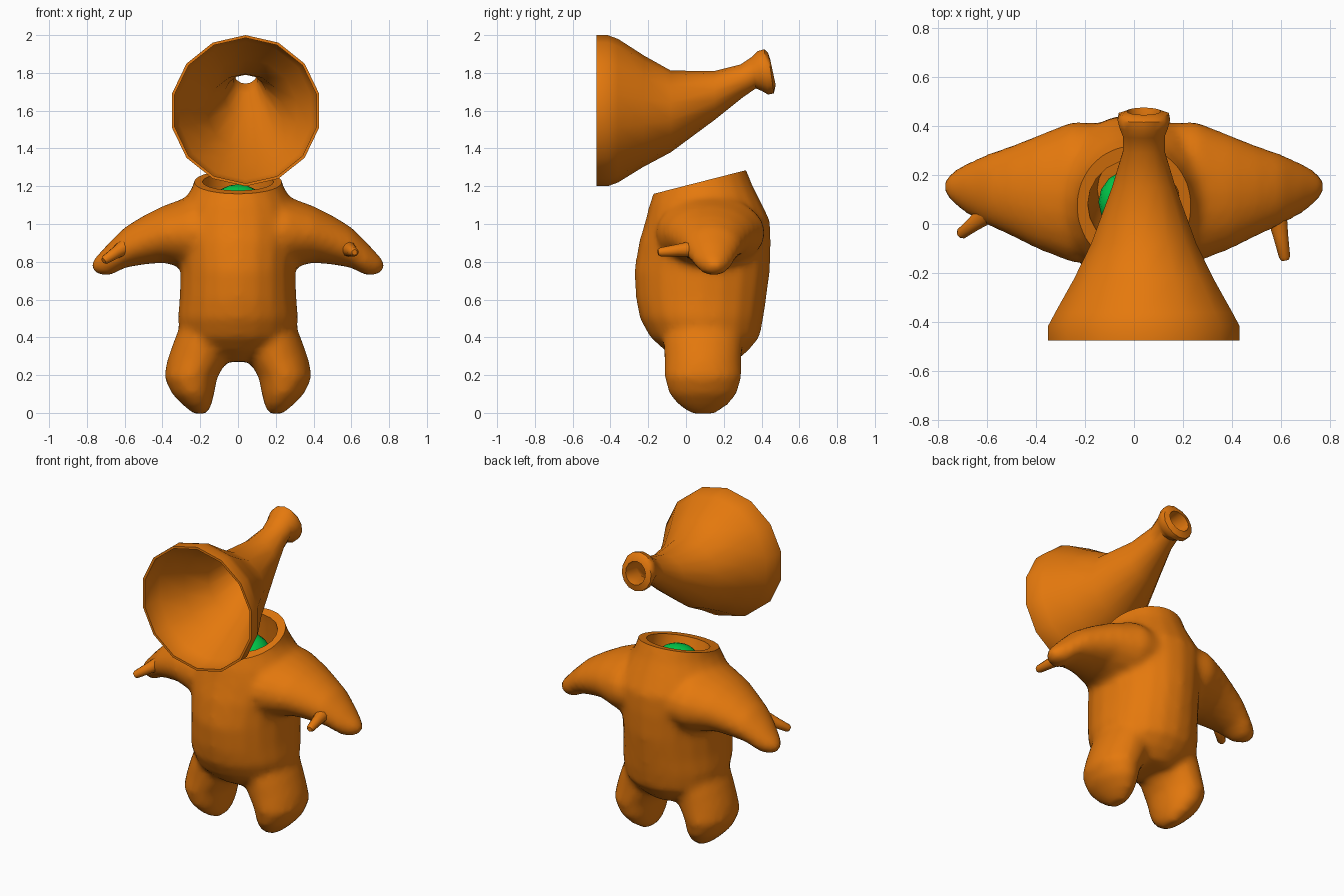
import bpy, bmesh
from math import sin, cos, tau
from mathutils import Vector

if "Cube" in bpy.data.objects:
    bpy.data.objects.remove(bpy.data.objects["Cube"])


def material(name, rgb):
    m = bpy.data.materials.new(name)
    m.use_nodes = True
    m.diffuse_color = (*rgb, 1)
    m.node_tree.nodes["Principled BSDF"].inputs["Base Color"].default_value = (*rgb, 1)
    return m


orange = material("orange", (0.78, 0.19, 0.004))
green = material("green", (0.0, 0.6, 0.07))


def ring(c, u, v, n=20):
    """Ellipse of points around c, starting at the tip of v."""
    c, u, v = Vector(c), Vector(u), Vector(v)
    return [c + u * sin(tau * i / n) + v * cos(tau * i / n) for i in range(n)]


def add_loft(bm, rings, closed=False):
    """Skin a list of rings; cap the ends, or join last to first."""
    rows = [[bm.verts.new(p) for p in r] for r in rings]
    n = len(rows[0])
    pairs = list(zip(rows, rows[1:]))
    if closed:
        pairs.append((rows[-1], rows[0]))
    else:
        bm.faces.new(rows[0])
        bm.faces.new(rows[-1])
    for a, b in pairs:
        for i in range(n):
            j = (i + 1) % n
            bm.faces.new((a[i], a[j], b[j], b[i]))


def build(name, lofts, mat=orange, closed=False):
    bm = bmesh.new()
    for rings in lofts:
        add_loft(bm, rings, closed)
    bmesh.ops.recalc_face_normals(bm, faces=bm.faces)
    mesh = bpy.data.meshes.new(name)
    bm.to_mesh(mesh)
    bm.free()
    mesh.materials.append(mat)
    ob = bpy.data.objects.new(name, mesh)
    bpy.context.collection.objects.link(ob)
    return ob


def activate(ob):
    bpy.ops.object.select_all(action='DESELECT')
    ob.select_set(True)
    bpy.context.view_layer.objects.active = ob


def smooth(ob, angle=0.7):
    activate(ob)
    bpy.ops.object.shade_smooth_by_angle(angle=angle)


# Torso: height, half width, front, back
torso = [(.27, .13, .0, .26), (.33, .25, -.11, .33), (.4, .305, -.19, .39),
         (.5, .32, -.245, .41), (.6, .31, -.265, .425), (.75, .305, -.275, .445),
         (.9, .32, -.25, .45), (1.02, .33, -.215, .445), (1.1, .3, -.195, .405),
         (1.2, .24, -.16, .355), (1.36, .2, -.13, .29)]
# Arm: distance out, y centre, y radius, z centre, z radius
arm = [(.08, .13, .28, .95, .16), (.25, .13, .29, .955, .195), (.4, .13, .23, .945, .15),
       (.5, .135, .185, .915, .13), (.6, .14, .145, .875, .108), (.68, .145, .105, .815, .09),
       (.74, .15, .065, .785, .055), (.77, .15, .03, .78, .03)]
# Leg: height, x centre, x radius, y radius
leg = [(.5, .16, .13, .2), (.38, .185, .155, .21), (.28, .215, .16, .205),
       (.19, .25, .142, .205), (.1, .238, .112, .18), (.04, .215, .075, .13),
       (-.005, .2, .035, .06)]

lofts = [[ring((0, (f + b) / 2, z), (w, 0, 0), (0, (b - f) / 2, 0)) for z, w, f, b in torso]]
for s in (1, -1):
    lofts.append([ring((s * x, y, z), (0, ry, 0), (0, 0, rz)) for x, y, ry, z, rz in arm])
    lofts.append([ring((s * x, .09, z), (rx, 0, 0), (0, ry, 0)) for z, x, rx, ry in leg])
body = build("body", lofts)

# Fuse the limbs with the torso
fuse = body.modifiers.new("fuse", 'REMESH')
fuse.mode = 'VOXEL'
fuse.voxel_size = 0.022
soften = body.modifiers.new("soften", 'SMOOTH')
soften.factor = 0.5
soften.iterations = 6

# Slanted neck cut and the hollow inside it
rim = Vector((0, .08, 1.224))
along = Vector((0, .969, .248))
up = Vector((0, -.248, .969))
slab = build("neck_cutter", [[ring(rim + up * h, (2, 0, 0), along * 2, 4) for h in (0, .6)]])
hollow = build("hollow_cutter", [[ring(rim + up * h, (r, 0, 0), along * r)
                                  for h, r in ((-.25, .15), (-.06, .185), (.1, .195))]])
for cutter in (slab, hollow):
    cutter.hide_render = True
    cut = body.modifiers.new("cut", 'BOOLEAN')
    cut.operation = 'DIFFERENCE'
    cut.solver = 'EXACT'
    cut.object = cutter
activate(body)
for m in list(body.modifiers):
    bpy.ops.object.modifier_apply(modifier=m.name)
for cutter in (slab, hollow):
    bpy.data.objects.remove(cutter)
smooth(body)

# Thumbs
for name, base, tip in (("left_thumb", (.58, .05, .87), (.617, -.148, .85)),
                        ("right_thumb", (-.59, .05, .885), (-.712, -.045, .805))):
    base, tip = Vector(base), Vector(tip)
    d = (tip - base).normalized()
    u = d.cross(Vector((0, 0, 1))).normalized()
    v = u.cross(d)
    smooth(build(name, [[ring(base.lerp(tip, t), u * r, v * r, 10)
                         for t, r in ((0, .045), (.5, .032), (.93, .024), (1, .015))]]))

# Green core in the neck
bpy.ops.mesh.primitive_uv_sphere_add(segments=16, ring_count=10, location=(0, .09, 1.09))
core = bpy.context.object
core.name = "neck_core"
core.scale = (.145, .135, .12)
core.data.materials.append(green)
smooth(core)

# Horn head: top y, top z, bottom y, bottom z, half width
outer = [(-.475, 2.0, -.475, 1.2, .4), (-.415, 2.0, -.415, 1.2, .4),
         (-.36, 1.98, -.36, 1.22, .37), (-.22, 1.89, -.23, 1.3, .292),
         (-.08, 1.812, -.08, 1.38, .22), (.15, 1.81, .15, 1.55, .133),
         (.29, 1.845, .3, 1.67, .088), (.35, 1.885, .37, 1.718, .088),
         (.38, 1.915, .4, 1.705, .1), (.415, 1.925, .435, 1.685, .11),
         (.435, 1.905, .465, 1.692, .105), (.445, 1.875, .475, 1.735, .07)]


def horn_ring(yt, zt, yb, zb, w, shrink=0.0):
    top, bottom = Vector((0, yt, zt)), Vector((0, yb, zb))
    half = (top - bottom) / 2
    half *= 1 - shrink / half.length
    return ring((top + bottom) / 2 + Vector((.04, 0, 0)), (w - shrink, 0, 0), half, 14)


# The inner wall runs back through the horn to the bell mouth
inner = [horn_ring(*outer[i], shrink=t) for i, t in
         ((7, .025), (6, .022), (5, .02), (4, .018), (3, .016), (2, .015), (1, .015), (0, .015))]
horn = build("horn_head", [[horn_ring(*o) for o in outer] + inner], closed=True)
smooth(horn)
